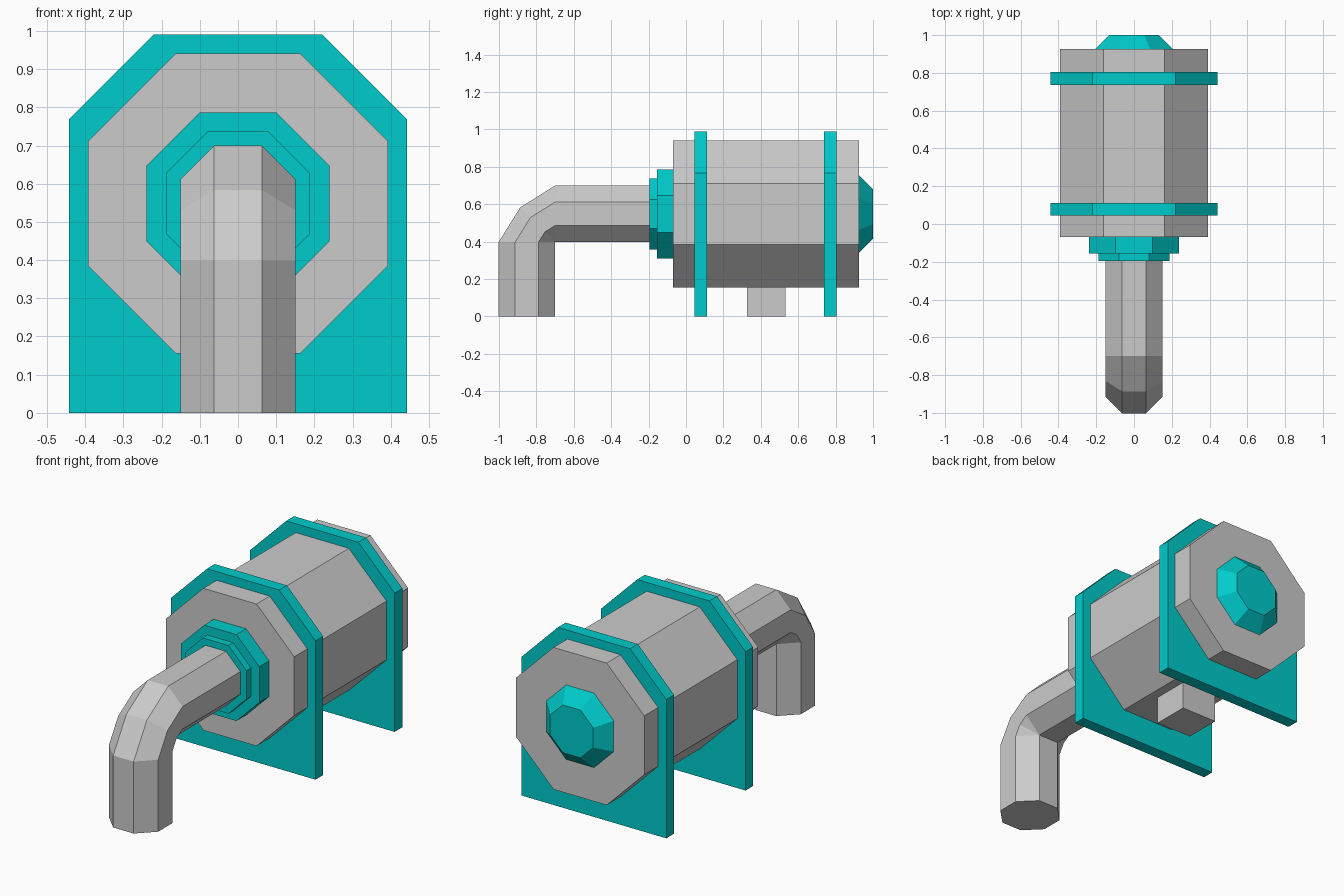
import bpy, bmesh, math

if "Cube" in bpy.data.objects:
    bpy.data.objects.remove(bpy.data.objects["Cube"])

teal = bpy.data.materials.new("teal")
teal.diffuse_color = (0.0, 0.6, 0.6, 1)
teal.use_nodes = True
teal.node_tree.nodes["Principled BSDF"].inputs["Base Color"].default_value = teal.diffuse_color
CZ = 0.548  # height of the tank axis


def octagon(r):
    """Flat-sided octagon with the given half width."""
    k = r / math.cos(math.pi / 8)
    return [(k * math.cos(a), k * math.sin(a))
            for a in (math.pi / 8 + i * math.pi / 4 for i in range(8))]


def loft(name, rings, mat=None):
    """Closed solid through a sequence of equal-sized rings of 3D points."""
    bm = bmesh.new()
    vs = [[bm.verts.new(p) for p in ring] for ring in rings]
    n = len(rings[0])
    for a, b in zip(vs, vs[1:]):
        for i in range(n):
            j = (i + 1) % n
            bm.faces.new((a[i], a[j], b[j], b[i]))
    bm.faces.new(vs[0])
    bm.faces.new(vs[-1])
    bmesh.ops.remove_doubles(bm, verts=bm.verts, dist=0.0005)
    bmesh.ops.recalc_face_normals(bm, faces=bm.faces)
    me = bpy.data.meshes.new(name)
    bm.to_mesh(me)
    bm.free()
    if mat:
        me.materials.append(mat)
    ob = bpy.data.objects.new(name, me)
    bpy.context.collection.objects.link(ob)
    return ob


def drum(name, r0, y0, r1, y1, mat=None):
    """Octagonal drum along y, optionally tapered."""
    loft(name, [[(x, y, CZ + z) for x, z in octagon(r)]
                for r, y in ((r0, y0), (r1, y1))], mat)


# tank body, stepped front flange and domed rear cap
drum("tank", 0.393, -0.07, 0.393, 0.926)
drum("large_flange", 0.239, -0.155, 0.239, -0.07, teal)
drum("small_flange", 0.189, -0.195, 0.189, -0.15, teal)
drum("rear_cap", 0.212, 0.92, 0.132, 1.0, teal)

# two support plates with chamfered tops
plate = [(-0.443, 0), (0.443, 0), (0.443, 0.768), (0.221, 0.99),
         (-0.221, 0.99), (-0.443, 0.768)]
for name, y0, y1 in (("front_plate", 0.045, 0.112), ("rear_plate", 0.737, 0.805)):
    loft(name, [[(x, y, z) for x, z in plate] for y in (y0, y1)], teal)

# square drain under the tank
sq = [(-0.11, 0.325), (0.11, 0.325), (0.11, 0.533), (-0.11, 0.533)]
loft("drain", [[(x, y, z) for x, y in sq] for z in (0, 0.18)])

# pipe: straight run, tight elbow pivoting at its inner corner, then down
PY, PZ, R = -0.7, 0.398, 0.151
sec = octagon(R)
rings = [[(x, -0.16, PZ + R + d) for x, d in sec]]
for deg, k in ((90, 1), (45, 0.87), (0, 1)):
    a = math.radians(deg)
    rings.append([(x, PY - k * (R + d) * math.cos(a), PZ + k * (R + d) * math.sin(a))
                  for x, d in sec])
rings.append([(x, PY - R - d, 0) for x, d in sec])
loft("pipe", rings)
